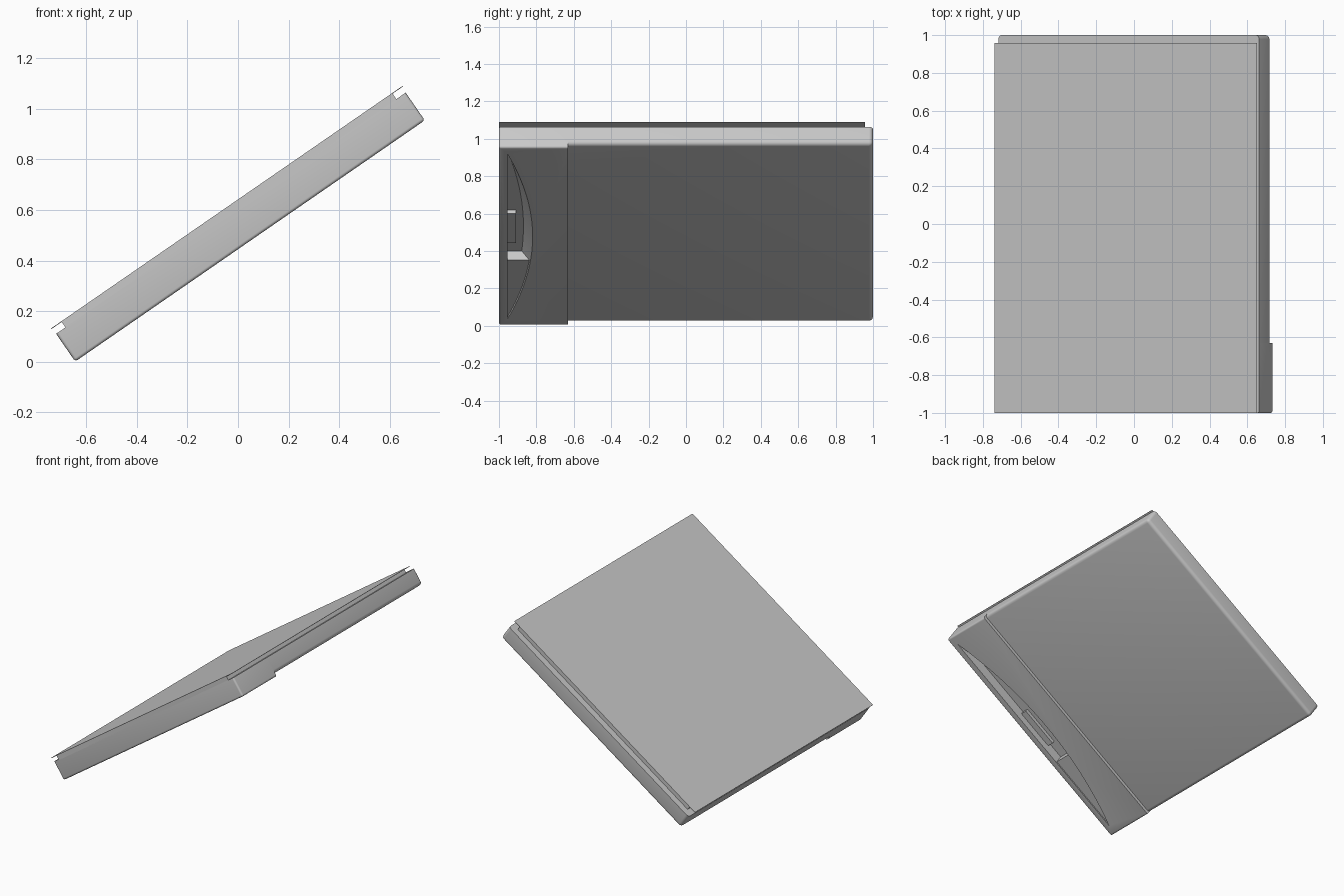
import bpy, bmesh, math
from mathutils import Matrix, Vector

old = bpy.data.objects.get("Cube")
if old:
    bpy.data.objects.remove(old, do_unlink=True)

# Everything is laid out flat, then tilted about the y axis
TILT = Matrix.Translation((-0.028, 0, 0.587)) @ Matrix.Rotation(math.radians(-34.6), 4, 'Y')
HALF = 0.839          # half length of the case along the slope
BASE = -0.133         # underside of the thick front end
FLOOR = -0.066        # floor of the grip recess
EDGE = -0.954         # straight side of the grip recess

grey = bpy.data.materials.new("plain_grey")
grey.use_nodes = True
grey.diffuse_color = (0.58, 0.58, 0.58, 1)
grey.node_tree.nodes["Principled BSDF"].inputs["Base Color"].default_value = (0.58, 0.58, 0.58, 1)


def finish(name, bm):
    bmesh.ops.recalc_face_normals(bm, faces=bm.faces)
    bm.transform(TILT)
    mesh = bpy.data.meshes.new(name)
    bm.to_mesh(mesh)
    bm.free()
    mesh.materials.append(grey)
    obj = bpy.data.objects.new(name, mesh)
    bpy.context.collection.objects.link(obj)
    return obj


def activate(obj):
    bpy.ops.object.select_all(action='DESELECT')
    obj.select_set(True)
    bpy.context.view_layer.objects.active = obj


def box(name, x, y, z, bevel=0, joint=None):
    """Box from ranges; rounds all but the top edges and the joint end."""
    bm = bmesh.new()
    bmesh.ops.create_cube(bm, size=1)
    for v in bm.verts:
        v.co = Vector([r[0] if c < 0 else r[1] for c, r in zip(v.co, (x, y, z))])
    if bevel:
        def rounded(e):
            mid = (e.verts[0].co + e.verts[1].co) / 2
            return mid.z < z[1] - 0.001 and abs(mid.y - joint) > 0.001
        bmesh.ops.bevel(bm, geom=[e for e in bm.edges if rounded(e)], offset=bevel,
                        segments=4, profile=0.5, affect='EDGES')
    return finish(name, bm)


def arc_cutter(name, steps=32):
    """Bow-shaped pocket with a sloping curved wall."""
    bm = bmesh.new()
    rings = []
    for depth in (-0.1, 1):
        half = 0.775 - 0.07 * depth
        bow = 0.134 - 0.049 * depth
        w = BASE + (FLOOR - BASE) * depth
        ts = [2 * i / steps - 1 for i in range(steps + 1)]
        rings.append([bm.verts.new((half * t, EDGE + bow * (1 - t * t), w)) for t in ts])
    low, high = rings
    bm.faces.new(low)
    bm.faces.new(high)
    for i in range(steps + 1):
        j = (i + 1) % (steps + 1)
        bm.faces.new((low[i], low[j], high[j], high[i]))
    return finish(name, bm)


# Case: thick front end and thinner main part
front_end = box("front_end", (-HALF, HALF), (-1, -0.63), (BASE, 0), 0.012, -0.63)
main_case = box("main_case", (-HALF, HALF), (-0.63, 1), (-0.111, 0), 0.022, -0.63)

# Grip recess under the front end
cutter = arc_cutter("recess_cutter")
cutter.hide_render = True
mod = front_end.modifiers.new("recess", 'BOOLEAN')
mod.operation = 'DIFFERENCE'
mod.solver = 'EXACT'
mod.object = cutter
activate(front_end)
bpy.ops.object.modifier_apply(modifier=mod.name)
bpy.data.objects.remove(cutter, do_unlink=True)

# Raised filler and button inside the recess
box("recess_filler", (-0.8, -0.233), (-0.97, -0.81), (BASE + 0.008, -0.04))
box("recess_button", (-0.121, 0.153), (-0.96, -0.91), (FLOOR - 0.024, FLOOR + 0.01))

# Raised layer and thin cover sheet on top
box("raised_layer", (-0.794, 0.794), (-1, 0.955), (-0.005, 0.027))
box("cover_sheet", (-0.844, 0.844), (-1, 0.957), (0.026, 0.029))

for obj in (front_end, main_case):
    activate(obj)
    bpy.ops.object.shade_smooth_by_angle(angle=math.radians(30))
